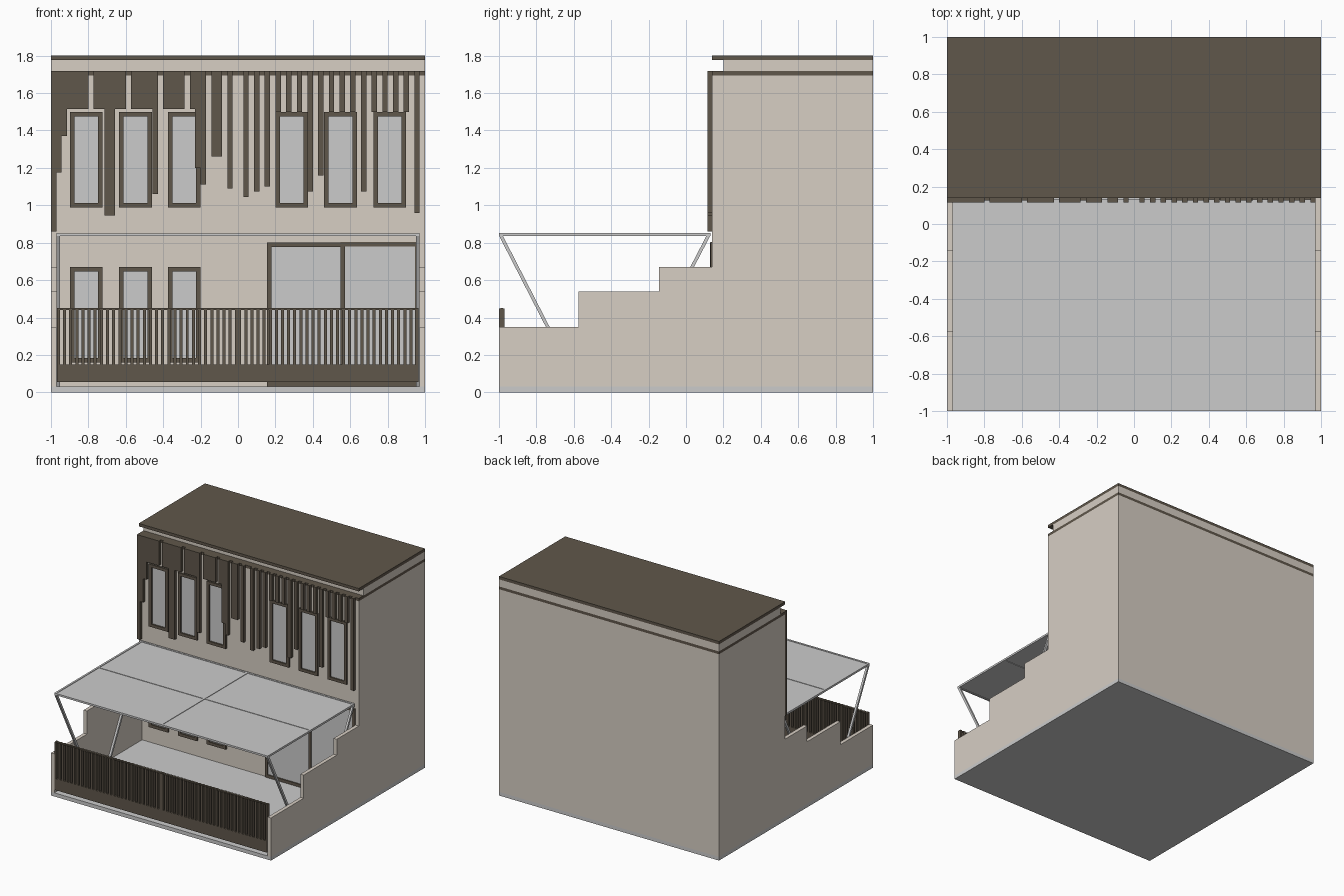
import bpy, bmesh
from mathutils import Vector

if "Cube" in bpy.data.objects:
    bpy.data.objects.remove(bpy.data.objects["Cube"])


def material(name, rgb):
    m = bpy.data.materials.new(name)
    m.diffuse_color = (*rgb, 1)
    m.use_nodes = True
    m.node_tree.nodes["Principled BSDF"].inputs["Base Color"].default_value = m.diffuse_color
    return m


DARK = material("dark_brown", (0.117, 0.095, 0.07))
BEIGE = material("beige_plaster", (0.68, 0.62, 0.55))


def finish(name, bm, mat=None):
    bmesh.ops.recalc_face_normals(bm, faces=bm.faces)
    me = bpy.data.meshes.new(name)
    bm.to_mesh(me)
    bm.free()
    ob = bpy.data.objects.new(name, me)
    bpy.context.collection.objects.link(ob)
    if mat:
        me.materials.append(mat)
    return ob


def add_box(bm, x0, x1, y0, y1, z0, z1):
    vs = bmesh.ops.create_cube(bm, size=1)["verts"]
    for v in vs:
        v.co = Vector((x1 if v.co.x > 0 else x0,
                       y1 if v.co.y > 0 else y0,
                       z1 if v.co.z > 0 else z0))


def boxes(name, dims, mat=None):
    bm = bmesh.new()
    for d in dims:
        add_box(bm, *d)
    return finish(name, bm, mat)


def prism(name, pts, x0, x1, mat=None):
    # extrude a (y, z) profile along x
    bm = bmesh.new()
    f = bm.faces.new([bm.verts.new((x0, y, z)) for y, z in pts])
    ext = bmesh.ops.extrude_face_region(bm, geom=[f])["geom"]
    for v in ext:
        if isinstance(v, bmesh.types.BMVert):
            v.co.x = x1
    return finish(name, bm, mat)


def frame(name, x0, x1, z0, z1, y0, w=0.024):
    # four-sided frame with a glass pane set behind its front
    y1 = 0.15
    boxes(name + "_frame", [(x0, x0 + w, y0, y1, z0, z1), (x1 - w, x1, y0, y1, z0, z1),
                            (x0 + w, x1 - w, y0, y1, z0, z0 + w),
                            (x0 + w, x1 - w, y0, y1, z1 - w, z1)], DARK)
    boxes(name + "_glass", [(x0 + w, x1 - w, 0.137, 0.145, z0 + w, z1 - w)])


# tiled floor slab, 7 x 7 tiles
bm = bmesh.new()
bmesh.ops.create_grid(bm, x_segments=7, y_segments=7, size=1)
ext = bmesh.ops.extrude_face_region(bm, geom=bm.faces[:])["geom"]
for v in ext:
    if isinstance(v, bmesh.types.BMVert):
        v.co.z = 0.03
finish("tiled_floor", bm)

# main building, belt course, parapet and roof
boxes("house_body", [(-1, 1, 0.14, 1, 0.03, 1.695)], BEIGE)
boxes("belt_course", [(-1, 1, 0.14, 1, 1.695, 1.718)], DARK)
boxes("parapet", [(-1, 1, 0.2, 1, 1.718, 1.776)], BEIGE)
boxes("roof_slab", [(-1, 1, 0.14, 1, 1.776, 1.8)], DARK)

# stepped side walls
STEPS = [(-1, 0.03), (0.14, 0.03), (0.14, 0.67), (-0.145, 0.67),
         (-0.145, 0.54), (-0.575, 0.54), (-0.575, 0.35), (-1, 0.35)]
prism("side_wall_left", STEPS, -1, -0.97, BEIGE)
prism("side_wall_right", STEPS, 0.97, 1, BEIGE)

# windows: six above, three below
for i, c in enumerate((-0.812, -0.548, -0.287, 0.287, 0.548, 0.812)):
    frame(f"upper_window_{i}", c - 0.087, c + 0.087, 0.987, 1.5, 0.125)
    if c < 0:
        frame(f"lower_window_{i}", c - 0.087, c + 0.087, 0.16, 0.67, 0.125)

# sliding glass door
frame("door_left", 0.155, 0.573, 0.03, 0.8, 0.128)
frame("door_right", 0.549, 0.97, 0.03, 0.804, 0.132)

# hanging facade slats: (first module, module count, bottom height)
M = 2 / 70
SLATS = [(0, 1, .86), (1, 1, 1.175), (2, 1, 1.37), (3, 4, 1.515), (8, 2, 1.515),
         (10, 2, .945), (12, 2, 1.515), (15, 4, 1.515), (19, 1, 1.06), (21, 4, 1.515),
         (26, 1, 1.515), (27, 1, 1.2), (28, 1, 1.11), (30, 2, 1.26), (33, 1, 1.09),
         (36, 1, 1.045), (38, 1, 1.075), (40, 1, 1.1), (48, 1, 1.075), (50, 1, 1.16),
         (58, 1, 1.075), (68, 1, .96)]
SLATS += [(i, 1, 1.5) for i in (42, 44, 46, 52, 54, 56, 60, 62, 64, 66)]
boxes("facade_slats", [(-1 + i * M, -1 + (i + n) * M, 0.115, 0.14, b, 1.718)
                       for i, n, b in SLATS], DARK)

# front fence: two gates with board, pales and top rail
for name, x0, x1 in (("fence_left", -0.968, -0.001), ("fence_right", 0.001, 0.965)):
    parts = [(x0, x1, -1, -0.97, 0.055, 0.15), (x0, x1, -0.992, -0.978, 0.44, 0.45)]
    n = 30
    step = (x1 - x0 - 0.016) / (n - 1)
    parts += [(x0 + k * step, x0 + k * step + 0.016, -1, -0.97, 0.15, 0.448) for k in range(n)]
    boxes(name, parts, DARK)

# canopy: panel and bar frame
boxes("canopy_panel", [(-0.965, 0.965, -0.995, 0.125, 0.84, 0.847)])
bars = [(x - 0.008, x + 0.008, -1, 0.13, 0.835, 0.851) for x in (-0.962, 0, 0.962)]
bars += [(-0.97, 0.97, y - 0.008, y + 0.008, 0.8355, 0.8505) for y in (-0.992, -0.435, 0.122)]
boxes("canopy_bars", bars)

# slanted canopy struts, mirrored left and right
for side, x in (("left", -0.97), ("right", 0.953)):
    for name, yt, yb in (("front", -0.99, -0.575), ("back", 0.12, -0.3)):
        prism(f"canopy_strut_{name}_{side}",
              [(yt - 0.01, 0.838), (yt + 0.01, 0.838), (yb + 0.01, 0.03), (yb - 0.01, 0.03)],
              x, x + 0.017)
